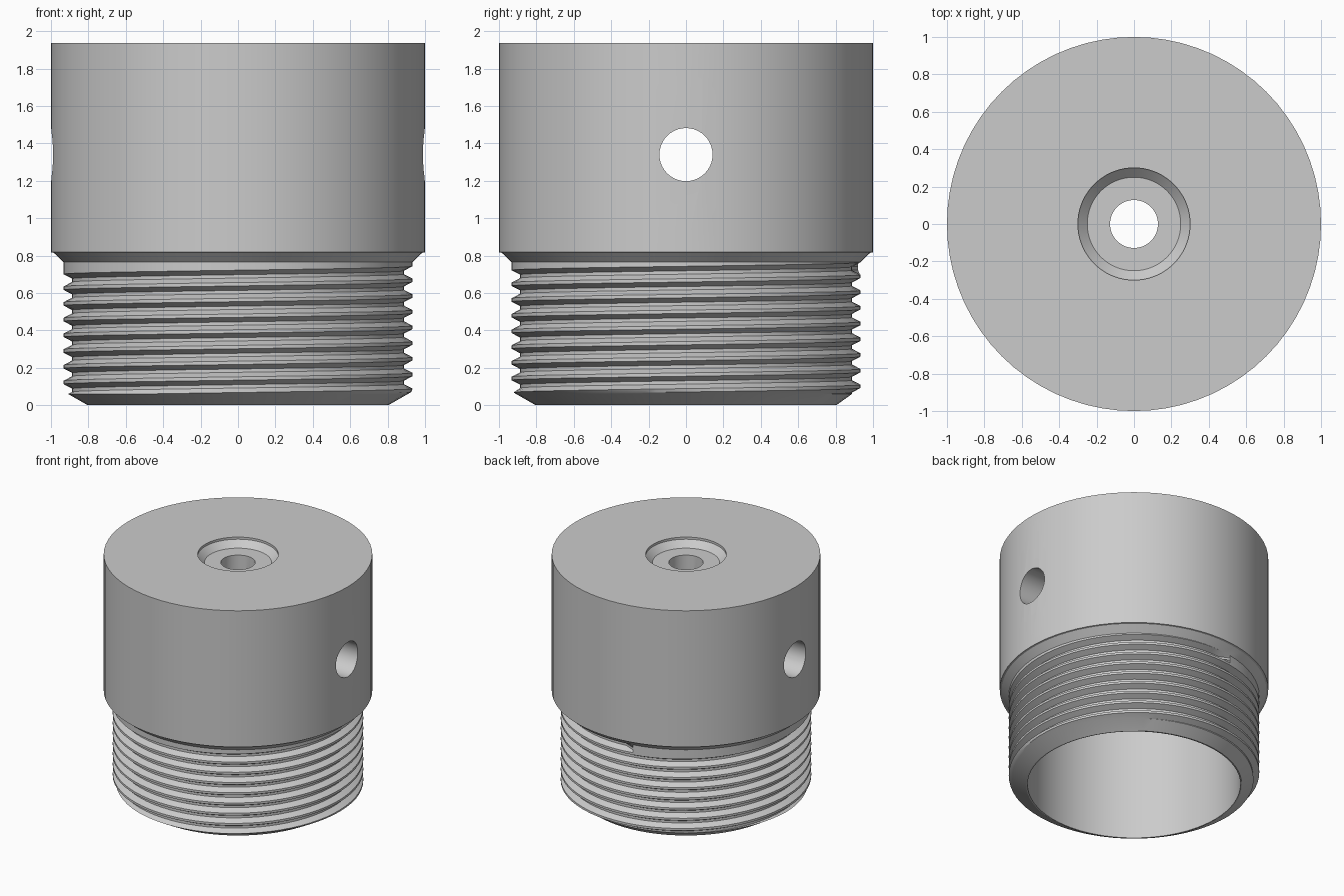
import bpy, bmesh
from math import pi, cos, sin

if "Cube" in bpy.data.objects:
    bpy.data.objects.remove(bpy.data.objects["Cube"])

SIDES = 72
PITCH, GROOVE_START, GROOVE_TURNS = 0.084, 0.038, 8.265
ROOT, CREST = 0.887, 0.933
Z_LOW, Z_HIGH = 0.06, 0.765
CEILING = 0.92


def thread_radius(turn, z):
    """Radius of the helical groove at a height, capped by the bottom bevel."""
    u = (z - GROOVE_START) / PITCH - turn
    k = round(u)
    d = abs(u - k) * PITCH
    r = CREST
    if k + turn <= GROOVE_TURNS + 1e-6:
        r = ROOT + (CREST - ROOT) * min(1, max(0, (d - 0.009) / 0.024))
    return min(r, 0.803 + 1.75 * z)


# Lathe profile: hollow skirt, thread, head and top recess
inside = [(0.128, CEILING), (0.793, CEILING), (0.793, 0), (0.803, 0)]
head = [(0.985, 0.815), (1, 0.818), (1, 1.938), (0.3, 1.938),
        (0.3, 1.92), (0.25, 1.87), (0.128, 1.87)]


def column(turn):
    thread = []
    for k in range(-2, 11):
        for off in (-0.033, -0.009, 0.009, 0.033):
            z = GROOVE_START + PITCH * (k + turn) + off
            z = min(Z_HIGH, max(Z_LOW, z))
            thread.append((thread_radius(turn, z), z))
    return inside + thread + head


bm = bmesh.new()
cols = []
for i in range(SIDES + 1):
    a = 2 * pi * i / SIDES
    cols.append([bm.verts.new((r * cos(a), r * sin(a), z)) for r, z in column(i / SIDES)])
rows = len(cols[0])


def skin(r0, r1):
    for a, b in zip(cols, cols[1:]):
        bm.faces.new((a[r0], b[r0], b[r1], a[r1]))


for r in range(rows):
    skin(r, (r + 1) % rows)

# Weld the helix seam and the rows flattened at the thread ends
bmesh.ops.remove_doubles(bm, verts=bm.verts[:], dist=1e-5)
bmesh.ops.dissolve_degenerate(bm, dist=1e-5, edges=bm.edges[:])
bmesh.ops.recalc_face_normals(bm, faces=bm.faces[:])
mesh = bpy.data.meshes.new("threaded_cap")
bm.to_mesh(mesh)
bm.free()
cap = bpy.data.objects.new("threaded_cap", mesh)
bpy.context.collection.objects.link(cap)

# Cross hole through both sides of the head
bpy.ops.mesh.primitive_cylinder_add(vertices=40, radius=0.142, depth=3,
                                    location=(0, 0, 1.34), rotation=(0, pi / 2, 0))
cutter = bpy.context.object
cutter.name = "cross_hole_cutter"
cutter.hide_render = True
cut = cap.modifiers.new("cross_hole", 'BOOLEAN')
cut.operation = 'DIFFERENCE'
cut.solver = 'EXACT'
cut.object = cutter

bpy.ops.object.select_all(action='DESELECT')
cap.select_set(True)
bpy.context.view_layer.objects.active = cap
bpy.ops.object.modifier_apply(modifier=cut.name)
bpy.data.objects.remove(cutter)
bpy.ops.object.shade_smooth_by_angle(angle=pi / 7)
